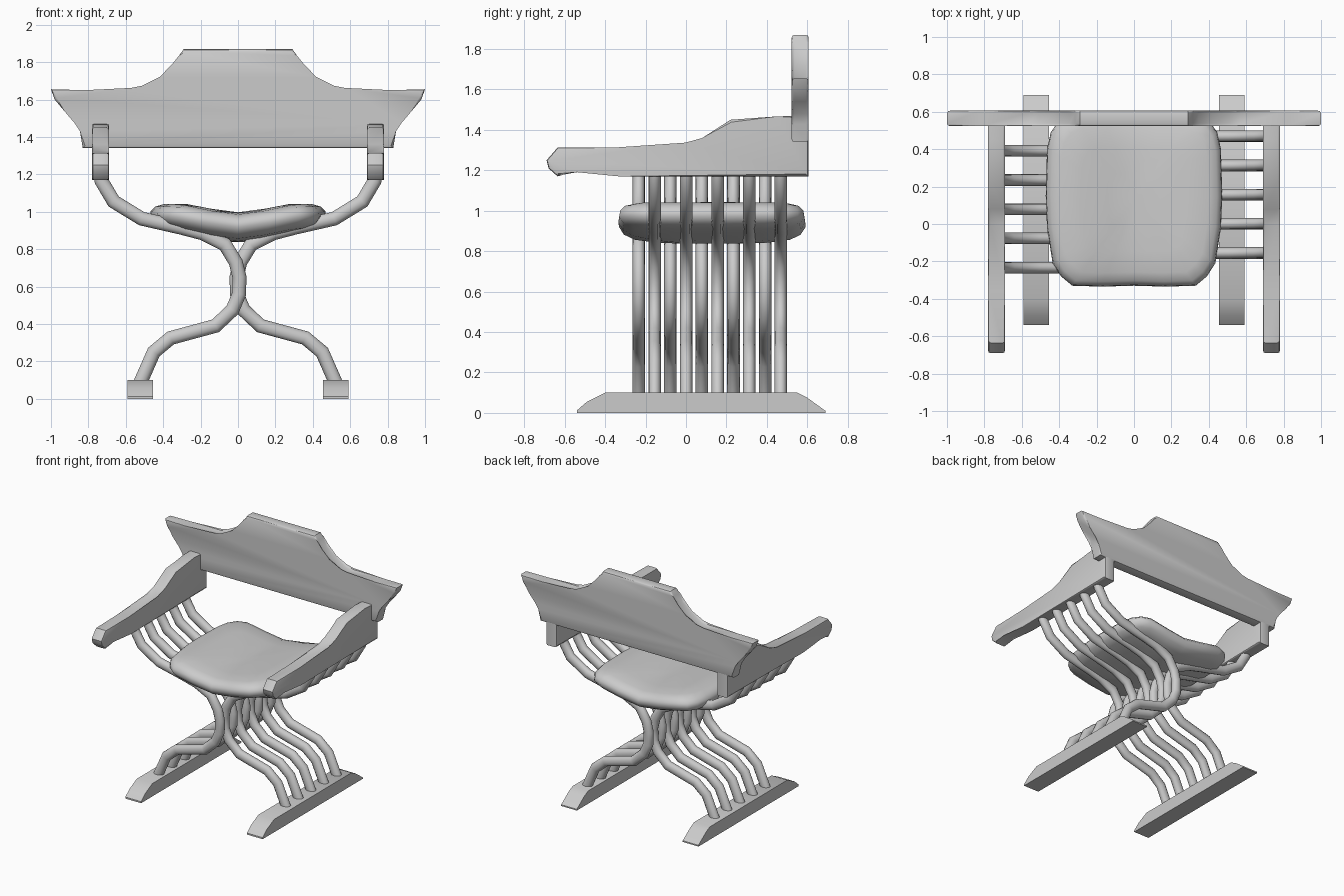
import bpy, bmesh, math
from mathutils import Vector

if "Cube" in bpy.data.objects:
    bpy.data.objects.remove(bpy.data.objects["Cube"])


def finish(name, bm, angle=35):
    bmesh.ops.recalc_face_normals(bm, faces=bm.faces[:])
    mesh = bpy.data.meshes.new(name)
    bm.to_mesh(mesh)
    bm.free()
    obj = bpy.data.objects.new(name, mesh)
    bpy.context.collection.objects.link(obj)
    bpy.ops.object.select_all(action='DESELECT')
    obj.select_set(True)
    bpy.context.view_layer.objects.active = obj
    bpy.ops.object.shade_smooth_by_angle(angle=math.radians(angle))
    return obj


def prism(name, profile, place, lo, hi, bevel=0.0):
    """Extrude a 2D profile between lo and hi; place(u, v, depth) gives 3D."""
    bm = bmesh.new()
    a = [bm.verts.new(place(u, v, lo)) for u, v in profile]
    b = [bm.verts.new(place(u, v, hi)) for u, v in profile]
    caps = [bm.faces.new(a), bm.faces.new(b[::-1])]
    n = len(profile)
    for i in range(n):
        j = (i + 1) % n
        bm.faces.new((a[i], b[i], b[j], a[j]))
    if bevel:
        rims = list({e for f in caps for e in f.edges})
        bmesh.ops.bevel(bm, geom=rims, offset=bevel, segments=2,
                        profile=0.5, affect='EDGES')
    return finish(name, bm)


def rib(name, path, side, y, rx=0.037, ry=0.031, sides=12):
    """Mitred tube along a path in the XZ plane."""
    bm = bmesh.new()
    pts = [Vector((x * side, z)) for x, z in path]
    rings = []
    for i, p in enumerate(pts):
        d0 = (p - pts[max(i - 1, 0)]) if i else pts[1] - p
        d1 = (pts[i + 1] - p) if i < len(pts) - 1 else d0
        d0, d1 = d0.normalized(), d1.normalized()
        t = (d0 + d1).normalized()
        n = Vector((-t.y, t.x)) * rx / t.dot(d0)
        ring = []
        for k in range(sides):
            a = 2 * math.pi * k / sides
            q = p + n * math.cos(a)
            ring.append(bm.verts.new((q.x, y + ry * math.sin(a), q.y)))
        rings.append(ring)
    for r, s in zip(rings, rings[1:]):
        for k in range(sides):
            m = (k + 1) % sides
            bm.faces.new((r[k], r[m], s[m], s[k]))
    bm.faces.new(rings[0])
    bm.faces.new(rings[-1])
    return finish(name, bm, 50)


# Backrest board with flared wings
half = [(0.29, 1.87), (0.315, 1.835), (0.345, 1.775), (0.42, 1.72),
        (0.51, 1.66), (0.57, 1.648), (0.82, 1.65), (1.0, 1.655),
        (0.98, 1.60), (0.93, 1.54), (0.86, 1.48), (0.845, 1.43), (0.83, 1.34)]
outline = half + [(-x, z) for x, z in reversed(half)]
prism("backrest", outline, lambda u, v, d: (u, d, v), 0.523, 0.607, 0.014)

# Armrests and floor runners, both sides
arm = [(-0.69, 1.25), (-0.635, 1.313), (-0.35, 1.313), (0.0, 1.325),
       (0.08, 1.36), (0.22, 1.45), (0.45, 1.467), (0.605, 1.47),
       (0.605, 1.17), (-0.33, 1.17), (-0.54, 1.203), (-0.635, 1.17),
       (-0.68, 1.21)]
runner = [(-0.54, 0.0), (-0.54, 0.012), (-0.49, 0.055), (-0.40, 0.10),
          (0.55, 0.10), (0.60, 0.075), (0.69, 0.01), (0.69, 0.0)]
for side, label in ((1, "right"), (-1, "left")):
    to3d = lambda u, v, d, s=side: (s * d, u, v)
    prism("armrest_" + label, arm, to3d, 0.69, 0.78, 0.012)
    prism("floor_runner_" + label, runner, to3d, 0.455, 0.59)

# Interleaved curved ribs, five per side
path = [(0.735, 1.19), (0.73, 1.165), (0.665, 1.055), (0.515, 0.963),
        (0.305, 0.915), (0.19, 0.885), (0.07, 0.825), (0.012, 0.73),
        (-0.008, 0.65), (-0.006, 0.56), (0.03, 0.475), (0.12, 0.39),
        (0.36, 0.325), (0.45, 0.25), (0.525, 0.08)]
for i in range(5):
    rib(f"rib_left_{i + 1}", path, -1, -0.233 + 0.156 * i)
    rib(f"rib_right_{i + 1}", path, 1, -0.155 + 0.156 * i)

# Saddle-shaped seat cushion lofted from scaled outlines
edge = [(0.17, -0.335), (0.33, -0.33), (0.39, -0.28), (0.435, -0.21),
        (0.465, -0.02), (0.472, 0.15), (0.465, 0.40), (0.445, 0.49),
        (0.40, 0.555), (0.33, 0.585), (0.17, 0.59)]
loop = [(0, -0.33)] + edge + [(0, 0.59)] + [(-x, y) for x, y in reversed(edge)]
cy = 0.13
layers = [(0.3, -0.085), (0.6, -0.08), (0.84, -0.065), (0.95, -0.04), (1, -0.005),
          (0.99, 0.025), (0.94, 0.05), (0.84, 0.064), (0.6, 0.072), (0.3, 0.075)]


def sag(x):
    t = min(1.0, abs(x) / 0.36)
    return 0.922 + 0.055 * t * t * (3 - 2 * t)


bm = bmesh.new()
rings = [[bm.verts.new((x * s, cy + (y - cy) * s, sag(x * s) + h))
          for x, y in loop] for s, h in layers]
count = len(loop)
for r, q in zip(rings, rings[1:]):
    for k in range(count):
        m = (k + 1) % count
        bm.faces.new((r[k], r[m], q[m], q[k]))
for ring, h in ((rings[0], -0.085), (rings[-1], 0.075)):
    c = bm.verts.new((0, cy, sag(0) + h))
    for k in range(count):
        bm.faces.new((ring[k], ring[(k + 1) % count], c))
finish("seat_cushion", bm, 60)
